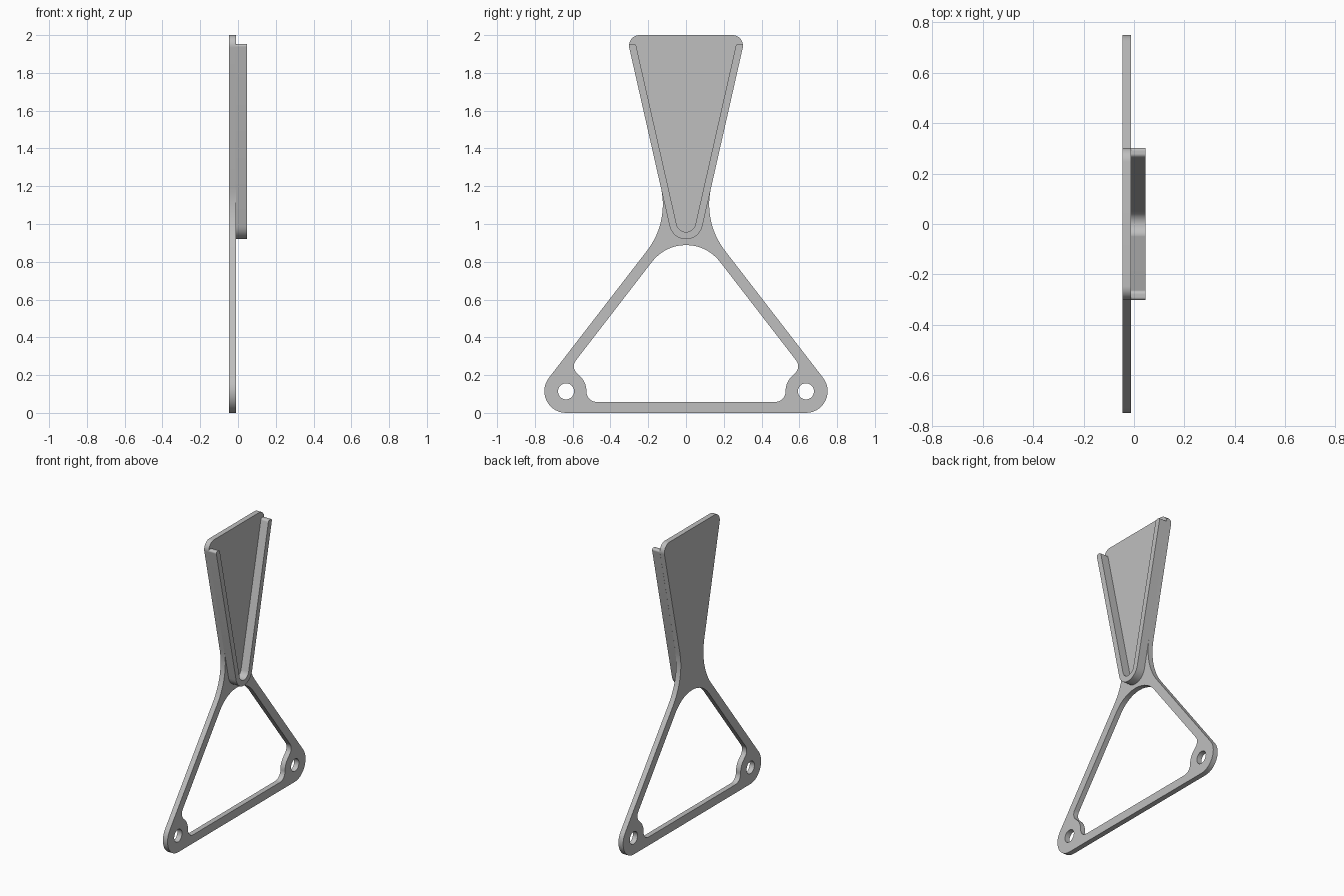
import bpy, bmesh, math
from mathutils import Vector

if "Cube" in bpy.data.objects:
    bpy.data.objects.remove(bpy.data.objects["Cube"])

grey = bpy.data.materials.new("grey_plastic")
grey.diffuse_color = (0.52, 0.52, 0.52, 1)
grey.use_nodes = True
grey.node_tree.nodes["Principled BSDF"].inputs["Base Color"].default_value = grey.diffuse_color


def rounded(corners, seg=14):
    """Round every (y, z, radius) corner of a closed outline."""
    out = []
    n = len(corners)
    for i, (y, z, r) in enumerate(corners):
        p = Vector((y, z))
        a = (Vector(corners[i - 1][:2]) - p).normalized()
        b = (Vector(corners[(i + 1) % n][:2]) - p).normalized()
        half = a.angle(b) / 2
        centre = p + (a + b).normalized() * (r / math.sin(half))
        start = p + a * (r / math.tan(half)) - centre
        end = p + b * (r / math.tan(half)) - centre
        a0 = math.atan2(start.y, start.x)
        sweep = math.atan2(end.y, end.x) - a0
        sweep = (sweep + math.pi) % (2 * math.pi) - math.pi
        for k in range(seg + 1):
            t = a0 + sweep * k / seg
            out.append(centre + Vector((math.cos(t), math.sin(t))) * r)
    return out


def mirrored(half):
    """Complete an outline by reflecting its right half; y = 0 corners stay single."""
    return half + [(-y, z, r) for y, z, r in reversed(half) if y > 0]


def circle(y, z, r, n=40):
    return [Vector((y + r * math.cos(2 * math.pi * k / n),
                    z + r * math.sin(2 * math.pi * k / n))) for k in range(n)]


def slab(name, loops, x0, x1):
    """Fill outlines (with holes) and extrude them along x."""
    bm = bmesh.new()
    edges = []
    for loop in loops:
        vs = [bm.verts.new((x0, p.x, p.y)) for p in loop]
        edges += [bm.edges.new((vs[i - 1], vs[i])) for i in range(len(vs))]
    bmesh.ops.triangle_fill(bm, edges=edges, use_beauty=True, normal=(1, 0, 0))
    ext = bmesh.ops.extrude_face_region(bm, geom=bm.faces[:])
    top = [g for g in ext["geom"] if isinstance(g, bmesh.types.BMVert)]
    bmesh.ops.translate(bm, verts=top, vec=(x1 - x0, 0, 0))
    bmesh.ops.recalc_face_normals(bm, faces=bm.faces[:])
    me = bpy.data.meshes.new(name)
    bm.to_mesh(me)
    bm.free()
    me.materials.append(grey)
    ob = bpy.data.objects.new(name, me)
    bpy.context.collection.objects.link(ob)
    bpy.ops.object.select_all(action='DESELECT')
    ob.select_set(True)
    bpy.context.view_layer.objects.active = ob
    bpy.ops.object.shade_smooth_by_angle(angle=math.radians(30))
    return ob


# Flat frame: flared upper blade, narrow waist, triangular foot
outline = rounded(mirrored([(0.315, 2.0, 0.055), (0.091, 1.008, 0.40),
                            (0.869, 0.0, 0.115)]))
# Opening in the foot, stepping around the screw bosses
opening = rounded(mirrored([(0, 1.033, 0.227), (0.610, 0.243, 0.05),
                            (0.527, 0.160, 0.108), (0.527, 0.058, 0.055)]))
holes = [circle(s * 0.635, 0.114, 0.0425) for s in (1, -1)]
slab("frame_plate", [outline, opening] + holes, -0.0465, -0.011)

# Raised V-shaped rib along the blade edges
rib = rounded([(0, 0.605, 0.089), (0.305, 1.953, 0.012), (0.266, 1.953, 0.016),
               (0, 0.778, 0.051), (-0.266, 1.953, 0.016), (-0.305, 1.953, 0.012)])
slab("v_rib", [rib], -0.013, 0.0465)
